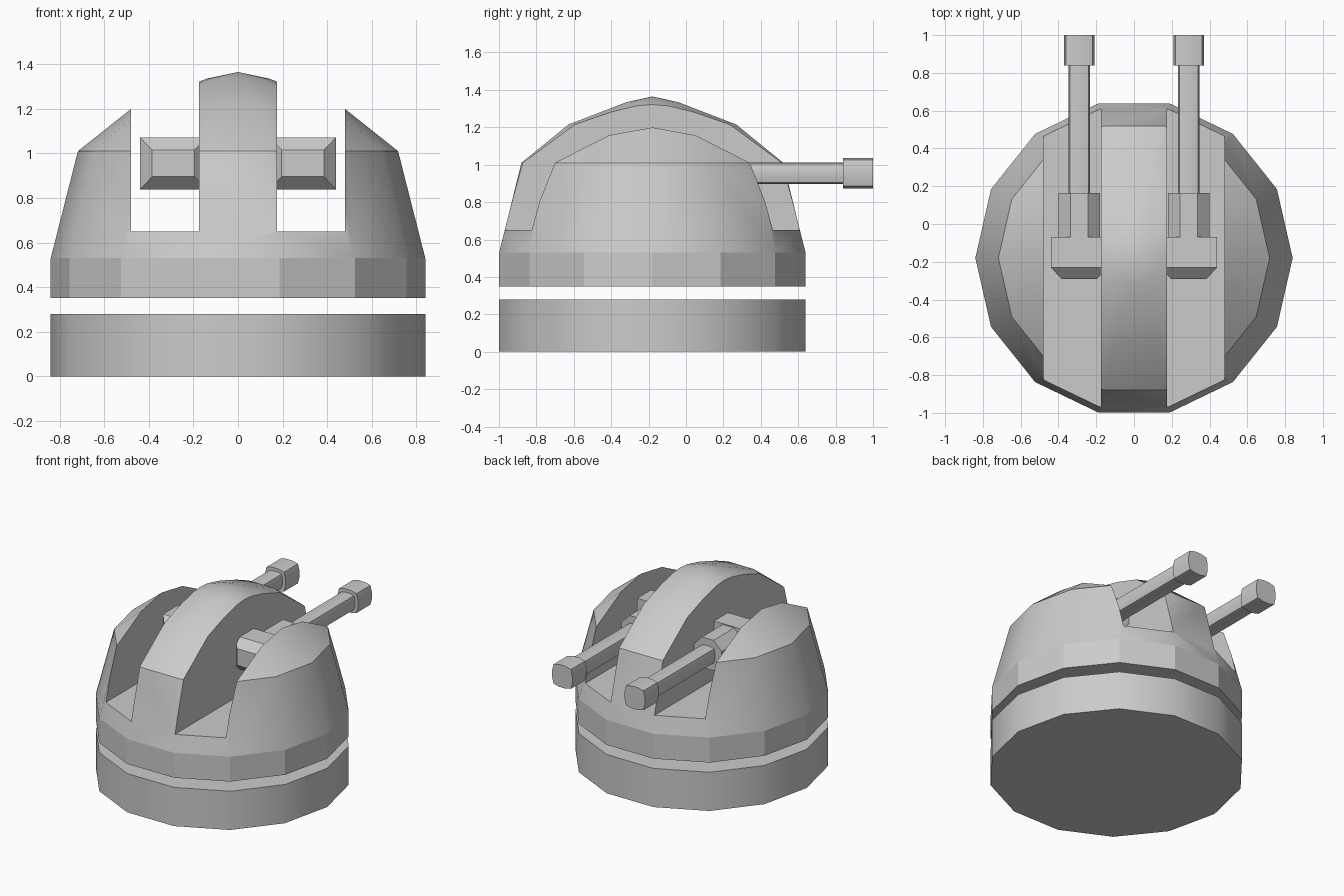
import bpy, bmesh, math

if "Cube" in bpy.data.objects:
    bpy.data.objects.remove(bpy.data.objects["Cube"])

CY = -0.18            # turret axis in y
GX, GZ = 0.29, 0.955  # gun axis


def finish(name, bm, angle=30):
    bmesh.ops.recalc_face_normals(bm, faces=bm.faces[:])
    me = bpy.data.meshes.new(name)
    bm.to_mesh(me)
    bm.free()
    for p in me.polygons:
        p.use_smooth = True
    me.set_sharp_from_angle(angle=math.radians(angle))
    ob = bpy.data.objects.new(name, me)
    bpy.context.collection.objects.link(ob)
    return ob


def loft(name, rings, tip=None):
    """Skin a stack of equal-length point rings, capped at both ends."""
    bm = bmesh.new()
    vs = [[bm.verts.new(p) for p in r] for r in rings]
    n = len(vs[0])
    for a, b in zip(vs, vs[1:]):
        for i in range(n):
            j = (i + 1) % n
            bm.faces.new((a[i], a[j], b[j], b[i]))
    bm.faces.new(vs[0])
    if tip:
        t = bm.verts.new(tip)
        for i in range(n):
            bm.faces.new((vs[-1][i], vs[-1][(i + 1) % n], t))
    else:
        bm.faces.new(vs[-1])
    return finish(name, bm)


def ring14(r, z):
    return [(r * math.cos(i * math.tau / 14), CY + r * math.sin(i * math.tau / 14), z)
            for i in range(14)]


def section(x, y, quarter):
    """Repeat one quarter outline four times around the gun axis at depth y."""
    pts = []
    for k in range(4):
        for a, b in quarter:
            for _ in range(k):
                a, b = -b, a
            pts.append((x + a, y, GZ + b))
    return pts


def rect(x, y, hx, hz):
    return [(x + a * hx, y, GZ + b * hz) for a, b in ((-1, -1), (1, -1), (1, 1), (-1, 1))]


# base ring
loft("base", [ring14(0.84, 0), ring14(0.84, 0.28)])

# dome body
dome = loft("dome", [ring14(r, z) for r, z in
                     ((0.84, 0.35), (0.84, 0.53), (0.718, 1.01), (0.46, 1.215), (0.14, 1.335))],
            tip=(0, CY, 1.365))

# gun slots cut right through the dome
cutters = []
for s in (-1, 1):
    x0, x1 = s * 0.175, s * 0.48
    cut = loft("slot_cutter", [[(x0, y, 0.65), (x1, y, 0.65), (x1, y, 1.6), (x0, y, 1.6)]
                               for y in (-1.5, 1.5)])
    cut.hide_render = True
    m = dome.modifiers.new("slot", 'BOOLEAN')
    m.operation = 'DIFFERENCE'
    m.solver = 'EXACT'
    m.object = cut
    cutters.append(cut)
bpy.context.view_layer.update()
me = bpy.data.meshes.new_from_object(dome.evaluated_get(bpy.context.evaluated_depsgraph_get()))
dome.modifiers.clear()
dome.data = me
for c in cutters:
    bpy.data.objects.remove(c)

# dome shading: faceted lower band, smooth shell, crisp slot edges
me.set_sharp_from_angle(angle=math.radians(30))
for p in me.polygons:
    p.use_smooth = p.center.z > 0.53

# twin guns
for s, side in ((-1, "left"), (1, "right")):
    x = s * GX
    # breech block, tapered at the front
    loft(side + "_breech", [rect(x, -0.29, 0.095, 0.06), rect(x, -0.23, 0.15, 0.117),
                            rect(x, -0.07, 0.15, 0.117)])
    # octagonal sleeve
    q = [(0.11, -0.046), (0.11, 0.046)]
    loft(side + "_sleeve", [section(x, -0.08, q), section(x, 0.165, q)])
    # barrel
    q = [(0.05, -0.05), (0.058, -0.018), (0.058, 0.018)]
    loft(side + "_barrel", [section(x, 0.15, q), section(x, 0.85, q)])
    # muzzle
    q = [(0.07, -0.07), (0.081, -0.025), (0.081, 0.025)]
    loft(side + "_muzzle", [section(x, 0.84, q), section(x, 1.0, q)])
